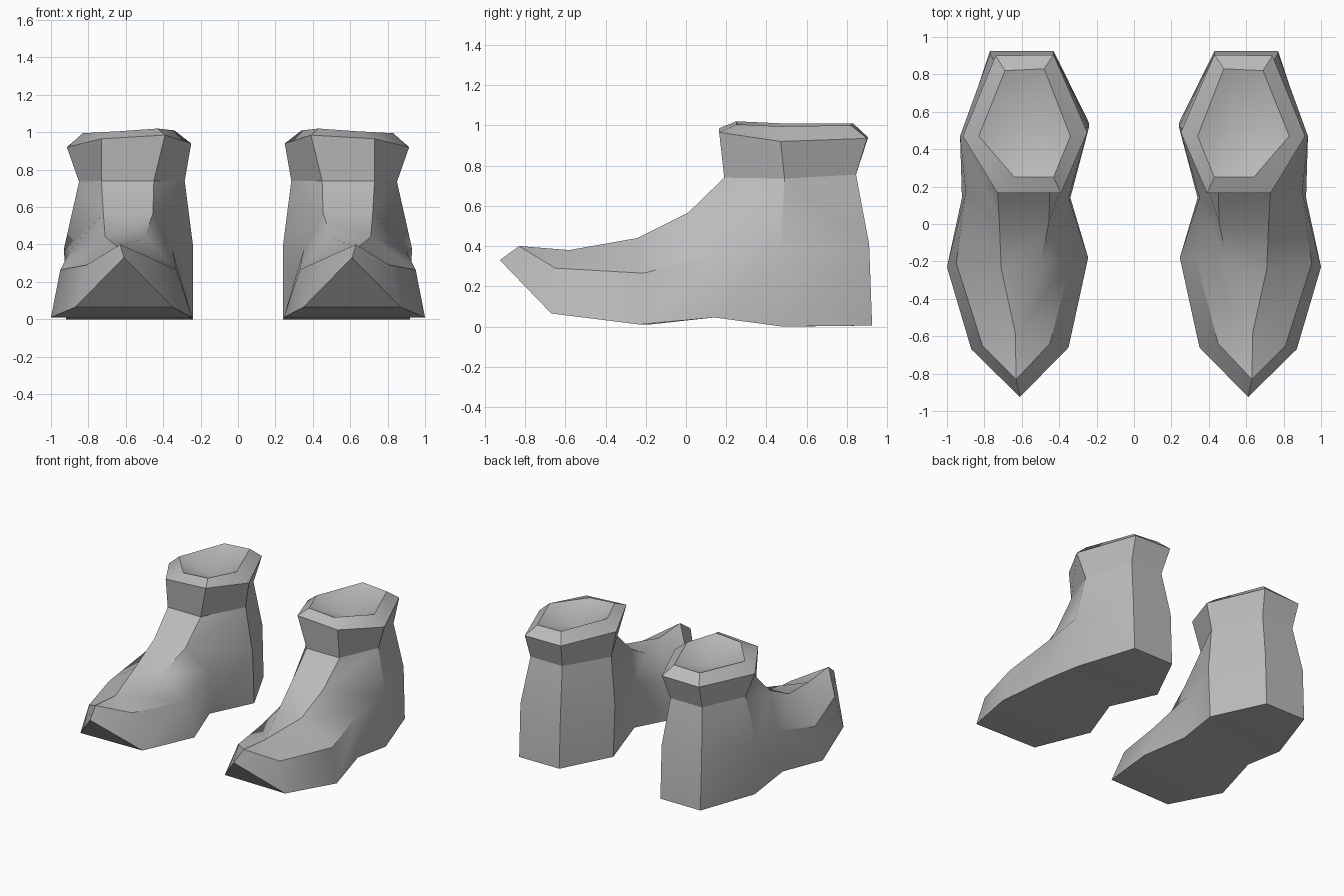
import bpy, bmesh, math

if "Cube" in bpy.data.objects:
    bpy.data.objects.remove(bpy.data.objects["Cube"], do_unlink=True)

grey = bpy.data.materials.new("plain grey")
grey.use_nodes = True
GREY = (0.5, 0.5, 0.5, 1)
grey.diffuse_color = GREY
grey.node_tree.nodes["Principled BSDF"].inputs["Base Color"].default_value = GREY


def make_object(name, faces, side, soft=()):
    """Mesh from faces of coordinates; side mirrors x, soft faces keep smooth corners."""
    bm = bmesh.new()
    for points in faces:
        bm.faces.new([bm.verts.new((side * x, y, z)) for x, y, z in points])
    bm.faces.ensure_lookup_table()
    soft_faces = [bm.faces[i] for i in soft]
    bmesh.ops.remove_doubles(bm, verts=bm.verts, dist=0.0005)
    bmesh.ops.recalc_face_normals(bm, faces=bm.faces)
    for face in bm.faces:
        face.smooth = True
    for edge in bm.edges:
        blended = all(f in soft_faces for f in edge.link_faces)
        edge.smooth = blended or edge.calc_face_angle(0) < math.radians(32)
    mesh = bpy.data.meshes.new(name)
    bm.to_mesh(mesh)
    bm.free()
    mesh.materials.append(grey)
    bpy.context.collection.objects.link(bpy.data.objects.new(name, mesh))


def strip(a, b):
    """Quads between two matching rows of points."""
    return [(a[i], a[i + 1], b[i + 1], b[i]) for i in range(len(a) - 1)]


# Toe points and the fork of the instep
tip, lip, fork = (0.61, -0.925, 0.33), (0.63, -0.83, 0.4), (0.635, -0.58, 0.38)

# Rows from toe to heel: sole edge, side crease, instep ridge, ankle
outer = dict(
    sole=[(0.87, -0.67, 0.065), (1, -0.23, 0.01), (0.92, 0.14, 0.045),
          (0.92, 0.48, 0.0), (0.77, 0.925, 0.005)],
    crease=[(0.81, -0.65, 0.29), (0.95, -0.21, 0.265), (0.9, 0.17, 0.365),
            (0.93, 0.47, 0.38), (0.77, 0.91, 0.41)],
    ridge=[(0.71, -0.24, 0.44), (0.72, 0.01, 0.565)],
    ankle=[(0.73, 0.19, 0.74), (0.85, 0.49, 0.735), (0.73, 0.845, 0.755)])
inner = dict(
    sole=[(0.35, -0.66, 0.065), (0.245, -0.18, 0.01), (0.34, 0.14, 0.045),
          (0.24, 0.54, 0.0), (0.43, 0.925, 0.005)],
    crease=[(0.45, -0.64, 0.32), (0.33, -0.18, 0.265), (0.35, 0.14, 0.37),
            (0.24, 0.52, 0.39), (0.43, 0.91, 0.41)],
    ridge=[(0.5, -0.22, 0.44), (0.455, 0.01, 0.565)],
    ankle=[(0.45, 0.19, 0.74), (0.285, 0.5, 0.74), (0.46, 0.845, 0.755)])

# Foot and leg shell
boot = []
for flank in (outer, inner):
    sole, crease, ridge, ankle = flank.values()
    boot += strip(sole, crease)
    boot += [(tip, lip, crease[0], sole[0]), (lip, fork, crease[0])]
    boot += strip([fork] + ridge, crease[:3])
    boot += [(ridge[1], ankle[0], ankle[1]), (ridge[1], ankle[1], crease[3], crease[2])]
    boot += strip(ankle[1:], crease[3:])
o, i = outer, inner
boot += [(tip, o["sole"][0], i["sole"][0]), (fork, o["ridge"][0], i["ridge"][0])]
boot += strip(o["sole"], i["sole"])
boot += strip(o["ridge"] + o["ankle"][:1], i["ridge"] + i["ankle"][:1])
boot += strip([o["sole"][4], o["crease"][4], o["ankle"][2]],
              [i["sole"][4], i["crease"][4], i["ankle"][2]])

# Flared cuff with bevelled rim and dished opening
base = o["ankle"] + i["ankle"][::-1]
flare = [(0.73, 0.165, 0.965), (0.915, 0.47, 0.92), (0.74, 0.9, 0.935),
         (0.43, 0.905, 0.94), (0.25, 0.49, 0.94), (0.39, 0.165, 0.985)]
rim = [(0.64, 0.25, 1.005), (0.83, 0.47, 0.995), (0.69, 0.82, 1.0),
       (0.48, 0.83, 1.01), (0.34, 0.47, 1.01), (0.43, 0.25, 1.02)]
centre = (0.575, 0.51, 0.9)
rings = [ring + ring[:1] for ring in (base, flare, rim)]
cuff = strip(rings[0], rings[1]) + strip(rings[1], rings[2])
cuff += [(a, b, centre) for a, b in zip(rings[2], rings[2][1:])]

for label, side in (("left", 1), ("right", -1)):
    make_object(label + "_boot", boot, side)
    make_object(label + "_cuff", cuff, side, soft=range(len(cuff) - 12 - 6))
